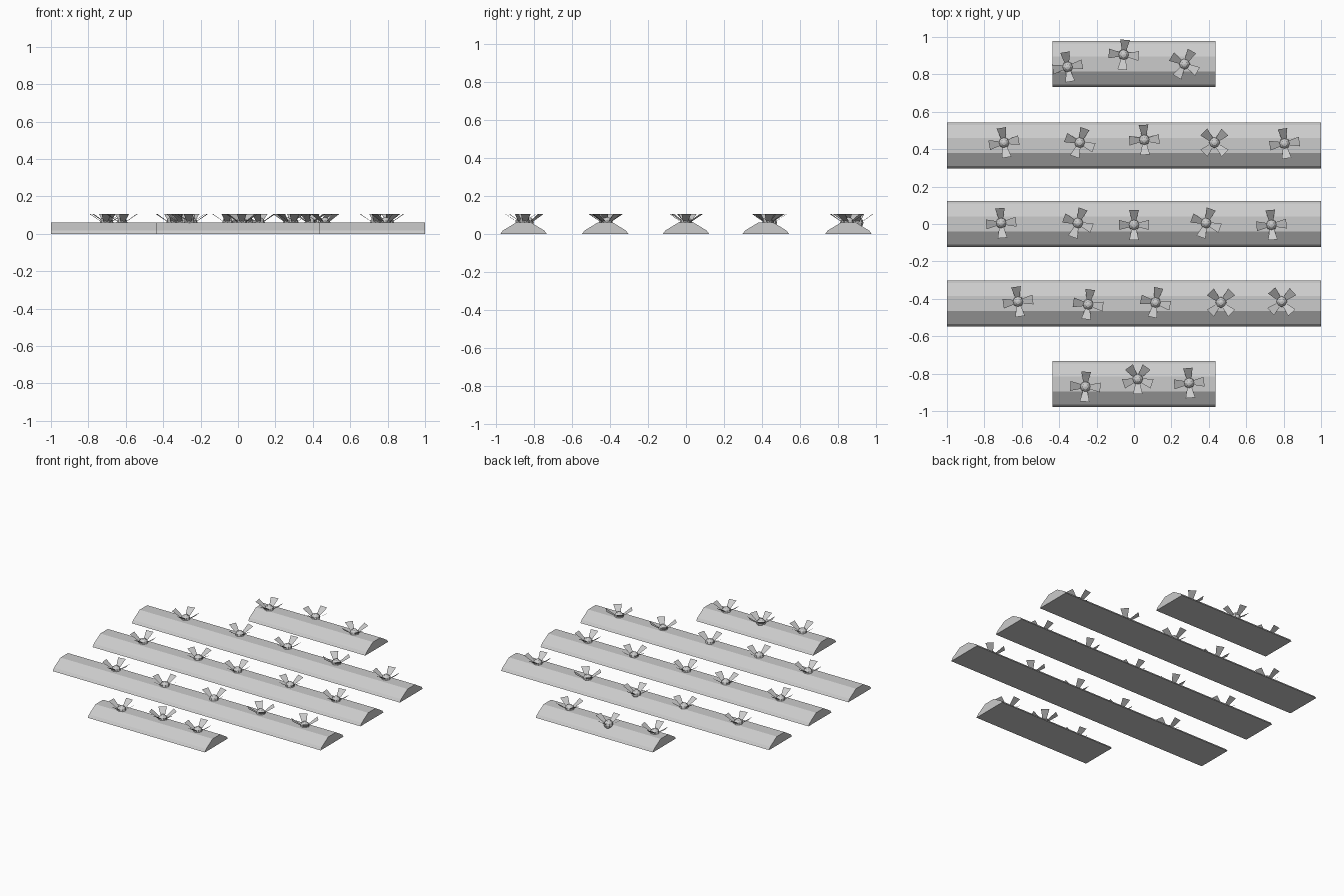
import bpy
import bmesh
from math import radians, sin, cos
from mathutils import Matrix, Vector

cube = bpy.data.objects.get("Cube")
if cube:
    bpy.data.objects.remove(cube)

grey = bpy.data.materials.new("light_grey")
grey.use_nodes = True
colour = (0.6, 0.6, 0.6, 1)
grey.diffuse_color = colour
grey.node_tree.nodes["Principled BSDF"].inputs["Base Color"].default_value = colour


def add_object(name, bm, loc):
    mesh = bpy.data.meshes.new(name)
    bm.to_mesh(mesh)
    bm.free()
    mesh.materials.append(grey)
    obj = bpy.data.objects.new(name, mesh)
    obj.location = loc
    bpy.context.collection.objects.link(obj)
    return obj


def soil_row(name, y, half_length):
    # Faceted mound section, extruded along x
    half = [(0.1225, 0), (0.109, 0.018), (0.04, 0.06)]
    profile = half + [(-a, z) for a, z in reversed(half)]
    bm = bmesh.new()
    face = bm.faces.new([bm.verts.new((-half_length, a, z)) for a, z in profile])
    ext = bmesh.ops.extrude_face_region(bm, geom=[face])
    moved = [v for v in ext["geom"] if isinstance(v, bmesh.types.BMVert)]
    bmesh.ops.translate(bm, verts=moved, vec=(2 * half_length, 0, 0))
    bmesh.ops.recalc_face_normals(bm, faces=bm.faces)
    add_object(name, bm, (0, y, 0))


def seedling(name, x, y, turn, leaves=4):
    bm = bmesh.new()
    # Faceted bulb
    bmesh.ops.create_uvsphere(bm, u_segments=8, v_segments=6, radius=0.029)
    # Flared leaves, thin planes tilted outward
    for i in range(leaves):
        spin = Matrix.Rotation(radians(turn + i * 360 / leaves), 3, "Z")
        outline = [(-0.012, 0.022, 0.005), (0.012, 0.022, 0.005),
                   (0.026, 0.08, 0.045), (-0.026, 0.08, 0.045)]
        bm.faces.new([bm.verts.new(spin @ Vector(p)) for p in outline])
    add_object(name, bm, (x, y, 0.06))


# Row centre, half length, and seedlings as (x, y offset, turn)
rows = [
    (0.855, 0.437, [(-0.355, -0.015, 10), (-0.055, 0.05, -5), (0.27, 0.0, -30)]),
    (0.42, 1.0, [(-0.695, 0.015, 10), (-0.29, 0.015, -20), (0.055, 0.03, 3),
                 (0.43, 0.015, 45), (0.805, 0.01, 8)]),
    (0.0, 1.0, [(-0.71, 0.005, 5), (-0.3, 0.005, -20), (0, -0.005, 0),
                (0.385, 0.005, -20), (0.735, -0.005, 5)]),
    (-0.425, 1.0, [(-0.62, 0.01, 8), (-0.245, -0.005, -8), (0.115, 0.005, -12),
                   (0.465, 0.005, 45), (0.79, 0.01, 42)]),
    (-0.855, 0.437, [(-0.26, -0.015, -3), (0.02, 0.025, 36), (0.295, 0.005, 5)]),
]
for r, (y, half_length, plants) in enumerate(rows, 1):
    soil_row(f"soil_row_{r}", y, half_length)
    for p, (x, dy, turn) in enumerate(plants, 1):
        seedling(f"seedling_{r}_{p}", x, y + dy, turn, 5 if turn == 36 else 4)
